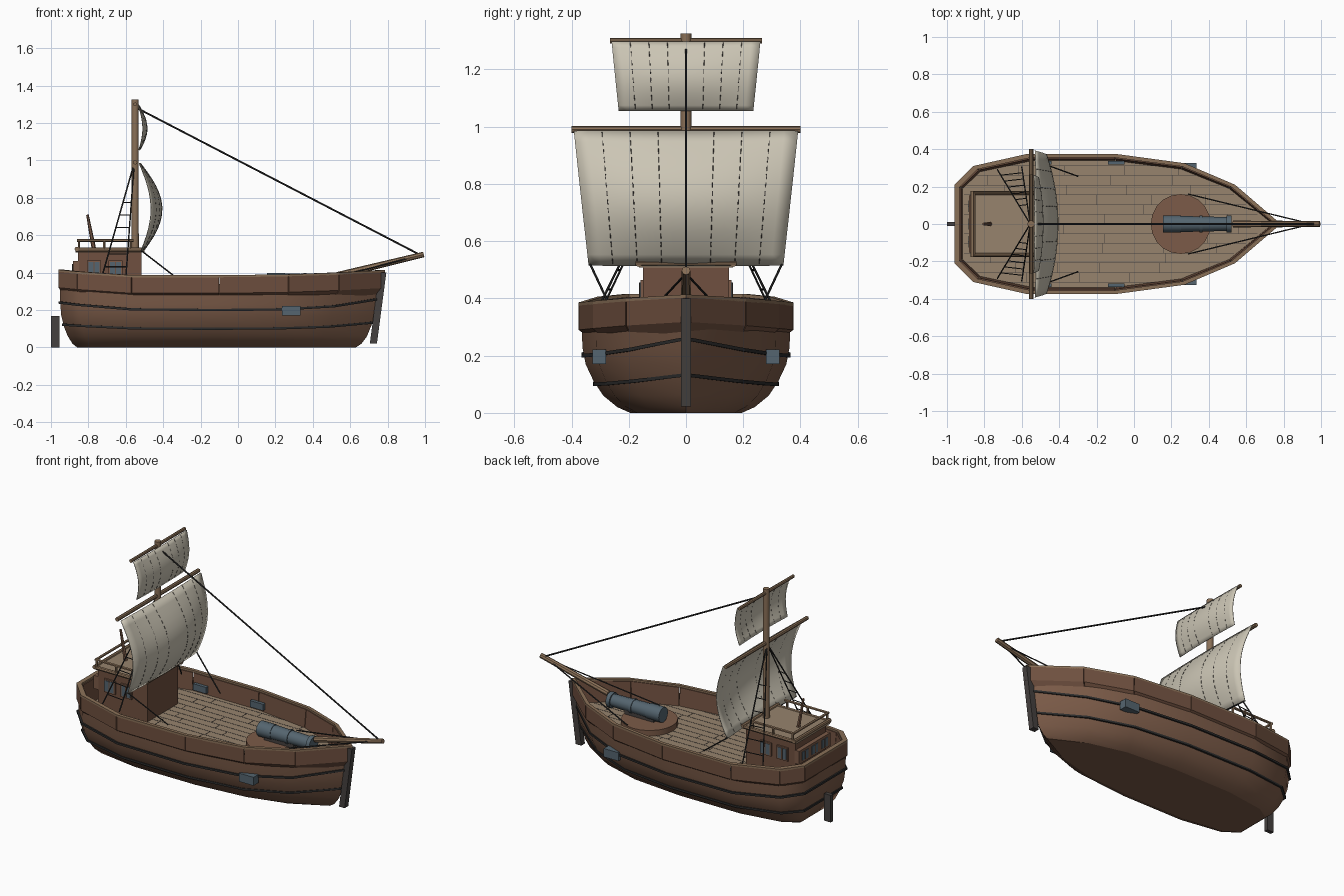
import bpy, bmesh, math, random
from mathutils import Vector, Matrix

if "Cube" in bpy.data.objects:
    bpy.data.objects.remove(bpy.data.objects["Cube"])

random.seed(3)

def mat(name, c):
    m = bpy.data.materials.new(name)
    m.diffuse_color = (*c, 1)
    m.use_nodes = True
    m.node_tree.nodes["Principled BSDF"].inputs["Base Color"].default_value = m.diffuse_color
    return m

HULL = mat("hull_brown", (0.20, 0.105, 0.065))
PANEL = mat("panel_brown", (0.16, 0.08, 0.05))
TAN = mat("tan_wood", (0.25, 0.16, 0.095))
DECK = mat("deck_wood", (0.31, 0.23, 0.155))
SAIL = mat("sailcloth", (0.60, 0.56, 0.46))
METAL = mat("blue_metal", (0.09, 0.13, 0.16))
DARK = mat("dark_rope", (0.025, 0.025, 0.025))
GREY = mat("dark_wood", (0.06, 0.053, 0.05))

def finish(name, bm, m, smooth=None):
    bmesh.ops.recalc_face_normals(bm, faces=bm.faces)
    me = bpy.data.meshes.new(name)
    bm.to_mesh(me)
    bm.free()
    me.materials.append(m)
    ob = bpy.data.objects.new(name, me)
    bpy.context.collection.objects.link(ob)
    if smooth:
        bpy.ops.object.select_all(action='DESELECT')
        ob.select_set(True)
        bpy.context.view_layer.objects.active = ob
        bpy.ops.object.shade_smooth_by_angle(angle=math.radians(smooth))
    return ob

def boxes(name, items, m):
    """Boxes given as (x0, x1, y0, y1, z0, z1)."""
    bm = bmesh.new()
    for x0, x1, y0, y1, z0, z1 in items:
        mx = Matrix.Translation(((x0+x1)/2, (y0+y1)/2, (z0+z1)/2)) @ Matrix.Diagonal((x1-x0, y1-y0, z1-z0, 1))
        bmesh.ops.create_cube(bm, size=1, matrix=mx)
    return finish(name, bm, m)

def rods(name, items, m, n=6):
    """Round rods given as (start, end, r1, r2)."""
    bm = bmesh.new()
    for a, b, r1, r2 in items:
        a, b = Vector(a), Vector(b)
        d = b - a
        mx = Matrix.Translation((a+b)/2) @ d.to_track_quat('Z', 'Y').to_matrix().to_4x4()
        bmesh.ops.create_cone(bm, cap_ends=True, segments=n, radius1=r1, radius2=r2, depth=d.length, matrix=mx)
    return finish(name, bm, m, 40)

def loft(name, rings, m, loop=False, cap=False, smooth=None):
    bm = bmesh.new()
    vs = [[bm.verts.new(p) for p in r] for r in rings]
    n = len(vs[0])
    for k in range(len(vs) if loop else len(vs)-1):
        a, b = vs[k], vs[(k+1) % len(vs)]
        for i in range(n):
            bm.faces.new((a[i], a[(i+1) % n], b[(i+1) % n], b[i]))
    if cap:
        bm.faces.new(vs[0])
        bm.faces.new(vs[-1])
    return finish(name, bm, m, smooth)

# Half outline at the rail, stern to bow, with sheer rise per station
P = [(-0.96, 0.21), (-0.86, 0.31), (-0.57, 0.375), (-0.10, 0.375), (0.27, 0.325), (0.54, 0.21), (0.785, 0.0)]
SHEER = [0.03, 0.02, 0.0, 0.0, 0.005, 0.015, 0.028]
WALE = [1.0, 0.7, 0.1, 0.0, 0.1, 0.5, 1.5]
LEVELS = [(0, -0.86, 0.63, 0.52), (0.02, -0.885, 0.66, 0.64), (0.06, -0.91, 0.69, 0.77), (0.11, -0.93, 0.71, 0.86),
          (0.17, -0.945, 0.735, 0.935), (0.23, -0.95, 0.75, 0.965), (0.34, -0.953, 0.768, 0.975)]

def full(half):
    return half + [(x, -y, z) for x, y, z in reversed(half) if y > 1e-6]

def section(i, z):
    for a, b in zip(LEVELS, LEVELS[1:]):
        if z <= b[0]:
            break
    t = (z - a[0]) / (b[0] - a[0])
    x0, x1, w = [a[k] + (b[k]-a[k])*t for k in (1, 2, 3)]
    u = (P[i][0] - P[0][0]) / (P[-1][0] - P[0][0])
    return x0 + (x1-x0)*u, P[i][1]*w

def outline(sx, sy, z, rise=1):
    return full([(-0.09 + (x+0.09)*sx, y*sy, z + s*rise) for (x, y), s in zip(P, SHEER)])

# Hull
loft("hull", [full([(*section(i, z), z) for i in range(7)]) for z, *_ in LEVELS], HULL, cap=False, smooth=50)
bm = bmesh.new()
bm.faces.new([bm.verts.new(p) for p in full([(*section(i, 0), 0) for i in range(7)])])
finish("hull_bottom", bm, HULL)

# Dark wale strips round the hull
def wale(name, z0, k):
    rings = []
    for off, dz in ((-0.01, -0.006), (0.01, -0.006), (0.01, 0.006), (-0.01, 0.006)):
        half = []
        for i in range(7):
            z = z0 + k*WALE[i]
            x, y = section(i, z)
            half.append((x + (x+0.09)*off*1.1, y*(1 + off*2.5), z+dz))
        rings.append(full(half))
    loft(name, rings, DARK, loop=True)
wale("upper_wale", 0.20, 0.04)
wale("lower_wale", 0.10, 0.022)

# Bulwark panels, one per hull segment
ob_, ot_ = outline(1, 1, 0.29), outline(1, 1, 0.375)
ib_, it_ = outline(0.95, 0.90, 0.262, 0), outline(0.96, 0.93, 0.375)
bm = bmesh.new()
for i in range(len(ob_)):
    j = (i+1) % len(ob_)
    v = []
    for R in (ob_, ot_, it_, ib_):
        a, b = Vector(R[i]), Vector(R[j])
        g = (b-a).normalized()*0.002
        v.append((bm.verts.new(a+g), bm.verts.new(b-g)))
    for k in range(4):
        a, b = v[k], v[(k+1) % 4]
        bm.faces.new((a[0], a[1], b[1], b[0]))
    bm.faces.new([q[0] for q in v])
    bm.faces.new([q[1] for q in v])
finish("bulwark_panels", bm, PANEL)
loft("rail_cap", [outline(s, t, z) for s, t, z in
     ((1.0, 1.0, 0.373), (1.0, 1.0, 0.386), (0.968, 0.945, 0.386), (0.968, 0.945, 0.373))], TAN, loop=True)

# Deck with plank seams
ZD = 0.27
bm = bmesh.new()
inner = outline(0.965, 0.93, ZD, 0)
bm.faces.new([bm.verts.new(p) for p in inner])
finish("deck", bm, DECK)
half = inner[:7]
def span(y):
    xs = []
    for (x0, y0, _), (x1, y1, _) in zip(half, half[1:]):
        if (y0-y)*(y1-y) <= 0 and abs(y1-y0) > 1e-6:
            xs.append(x0 + (x1-x0)*(y-y0)/(y1-y0))
    return (min(xs) if len(xs) > 1 else half[0][0]), max(xs)
seams = []
for k in range(-6, 7):
    y = k*0.052
    a, b = span(abs(y))
    seams.append((a+0.02, b-0.03, y-0.0012, y+0.0012, ZD-0.002, ZD+0.001))
    x = a + random.uniform(0.1, 0.3)
    while x < b-0.12 and k < 6:
        seams.append((x, x+0.0025, y, y+0.052, ZD-0.002, ZD+0.001))
        x += random.uniform(0.22, 0.34)
boxes("deck_seams", seams, GREY)

# Stem post, rudder, side ports and inner fittings
stem = [[(x+dx, y, z) for dx, y in ((-0.02, -0.018), (0.018, -0.018), (0.018, 0.018), (-0.02, 0.018))]
        for x, z in ((0.725, 0.022), (0.775, 0.40))]
loft("stem_post", stem, GREY, cap=True)
boxes("rudder", [(-1.0, -0.955, -0.012, 0.012, 0.0, 0.168)], GREY)
boxes("side_ports", [(0.235, 0.335, min(s*0.28, s*0.327), max(s*0.28, s*0.327), 0.17, 0.222) for s in (-1, 1)], METAL)
boxes("deck_fittings", [(x-0.045, x+0.045, s*0.327-0.01, s*0.327+0.01, 0.285, 0.325)
                        for s in (-1, 1) for x in (-0.485, -0.095)], METAL)

# Cannon on its turntable
rods("cannon_turntable", [((0.25, 0, 0.262), (0.25, 0, 0.305), 0.16, 0.16)], HULL, 20)
rods("cannon", [((0.155, 0, 0.353), (0.25, 0, 0.353), 0.046, 0.046),
                ((0.25, 0, 0.353), (0.50, 0, 0.353), 0.043, 0.037),
                ((0.35, 0, 0.353), (0.365, 0, 0.353), 0.045, 0.045),
                ((0.495, 0, 0.353), (0.52, 0, 0.353), 0.046, 0.046)], METAL, 12)
boxes("cannon_cradle", [(0.2, 0.4, -0.03, 0.03, 0.30, 0.33)], GREY)

# Cabin with windows, roof, rail and tiller
boxes("cabin", [(-0.855, -0.515, -0.15, 0.15, 0.262, 0.51)], PANEL)
boxes("cabin_roof", [(-0.87, -0.51, -0.165, 0.165, 0.508, 0.528)], DECK)
rods("roof_beams", [((x, -0.177, 0.526), (x, 0.177, 0.526), 0.012, 0.012) for x in (-0.862, -0.508)]
     + [((-0.87, s*0.165, 0.522), (-0.5, s*0.165, 0.522), 0.012, 0.012) for s in (-1, 1)], TAN, 8)
rods("roof_rail", [((-0.86, s*0.168, 0.572), (-0.56, s*0.168, 0.572), 0.008, 0.008) for s in (-1, 1)]
     + [((-0.855, -0.17, 0.572), (-0.855, 0.17, 0.572), 0.008, 0.008)]
     + [((x, s*0.168, 0.525), (x, s*0.168, 0.572), 0.007, 0.007) for s in (-1, 1) for x in (-0.85, -0.715, -0.575)], TAN)
frames, panes, bars = [], [], []
for s in (-1, 1):
    for x in (-0.77, -0.655):
        frames.append((x-0.038, x+0.038, s*0.152-0.007, s*0.152+0.007, 0.382, 0.464))
        panes.append((x-0.03, x+0.03, s*0.153-0.009, s*0.153+0.009, 0.39, 0.456))
        bars.append((x-0.003, x+0.003, s*0.153-0.011, s*0.153+0.011, 0.39, 0.456))
for y in (-0.095, 0, 0.095):
    panes.append((-0.885, -0.86, y-0.03, y+0.03, 0.395, 0.447))
    bars.append((-0.887, -0.86, y-0.003, y+0.003, 0.395, 0.447))
frames.append((-0.882, -0.85, -0.152, 0.152, 0.38, 0.462))
boxes("window_frames", frames, HULL)
boxes("window_panes", panes, METAL)
boxes("window_bars", bars, PANEL)
rods("tiller", [((-0.77, 0, 0.525), (-0.805, 0, 0.71), 0.012, 0.007)], HULL)

# Mast, yards and bowsprit
rods("mast", [((-0.55, 0, 0.265), (-0.55, 0, 1.325), 0.021, 0.019)], TAN, 10)
rods("yards", [((-0.55, -0.4, 0.99), (-0.55, 0.4, 0.99), 0.012, 0.012),
               ((-0.55, -0.265, 1.30), (-0.55, 0.265, 1.30), 0.01, 0.01)], TAN, 8)
rods("bowsprit", [((0.53, 0, 0.385), (0.993, 0, 0.497), 0.018, 0.015)], TAN, 8)

# Billowing sails with stitched seams
def sail(name, z0, z1, w0, w1, bulge):
    def pt(u, v):
        return Vector((-0.538 + bulge*math.sin(math.pi*(0.04 + 0.88*v))*(1 - 0.45*u*u),
                       u*(w1 + (w0-w1)*v), z1 + (z0-z1)*v))
    nu, nv = 16, 12
    bm = bmesh.new()
    g = [[bm.verts.new(pt(-1 + 2*i/nu, j/nv)) for i in range(nu+1)] for j in range(nv+1)]
    for j in range(nv):
        for i in range(nu):
            bm.faces.new((g[j][i], g[j][i+1], g[j+1][i+1], g[j+1][i]))
    ob = finish(name, bm, SAIL, 60)
    mod = ob.modifiers.new("thickness", 'SOLIDIFY')
    mod.thickness, mod.offset = 0.004, 0
    n = round((z1-z0)/0.03)
    rods(name + "_stitching", [(pt(f, (k+0.15)/n), pt(f, (k+0.75)/n), 0.003, 0.003)
         for f in (-0.75, -0.5, -0.25, 0.25, 0.5, 0.75) for k in range(n)], GREY, 4)
sail("main_sail", 0.515, 0.985, 0.34, 0.392, 0.132)
sail("top_sail", 1.055, 1.297, 0.235, 0.26, 0.052)

# Rigging: stays, sheets, shrouds and ladder rungs
ropes = [((-0.54, 0, 1.28), (0.96, 0, 0.502), 0.005, 0.005)]
for s in (-1, 1):
    ropes.append(((0.95, 0, 0.487), (0.29, s*0.16, 0.315), 0.004, 0.004))
    ropes.append(((-0.52, s*0.335, 0.52), (-0.30, s*0.255, 0.35), 0.004, 0.004))
    top, f1, f2 = Vector((-0.555, 0, 0.985)), Vector((-0.60, s*0.305, 0.37)), Vector((-0.73, s*0.29, 0.37))
    ropes += [(top, f1, 0.004, 0.004), (top, f2, 0.004, 0.004)]
    ropes += [(top.lerp(f1, t), top.lerp(f2, t), 0.003, 0.003) for t in (0.34, 0.45, 0.56, 0.68, 0.79, 0.9)]
rods("rigging", ropes, DARK)
